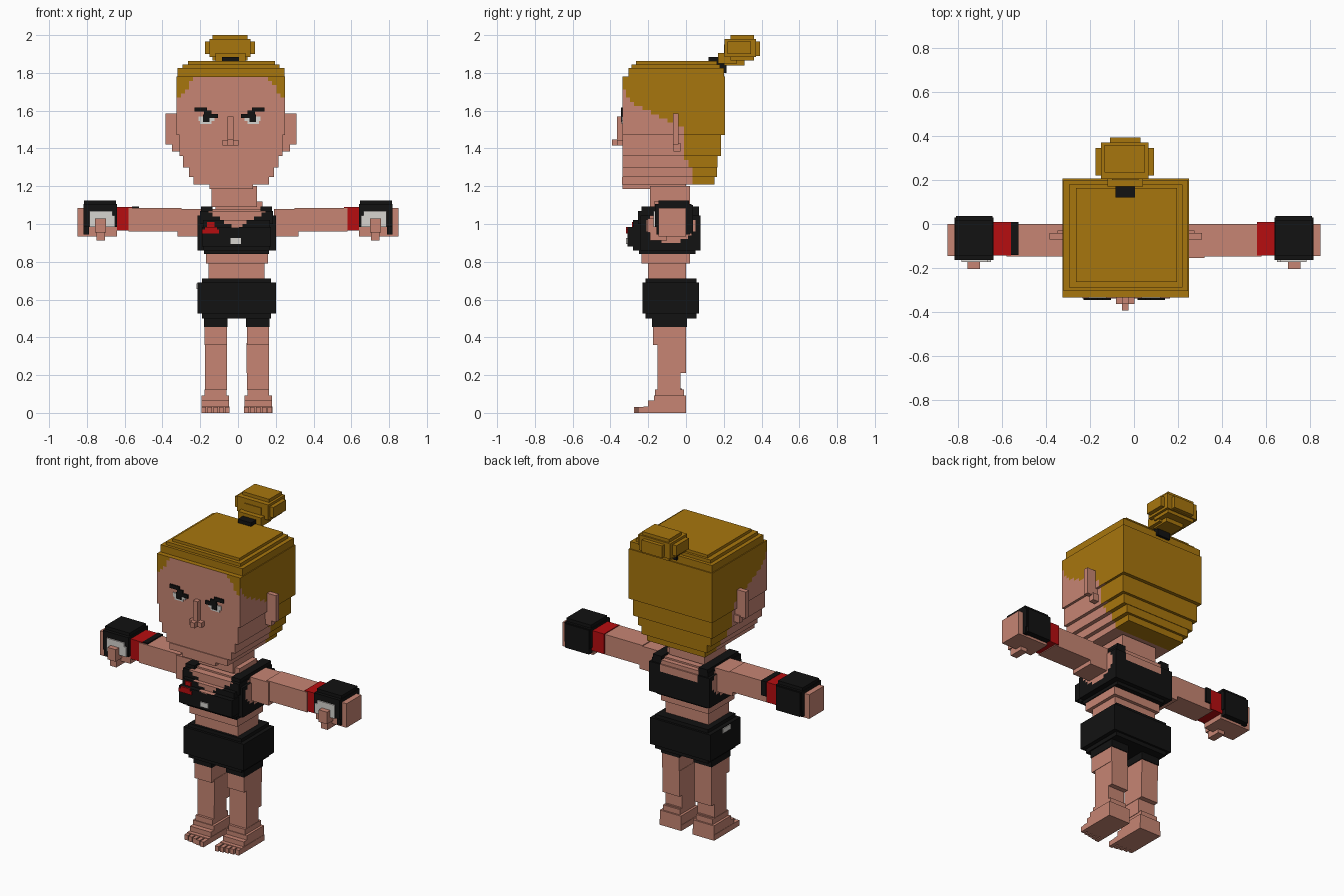
import bpy, bmesh
from mathutils import Vector


def material(name, color):
    m = bpy.data.materials.new(name)
    m.diffuse_color = (*color, 1)
    return m


SKIN = material("skin", (0.57, 0.235, 0.172))
HAIR = material("golden_hair", (0.39, 0.18, 0.004))
BLACK = material("black_cloth", (0.006, 0.006, 0.006))
RED = material("red_tape", (0.47, 0.004, 0.005))
WHITE = material("white_cloth", (0.68, 0.66, 0.63))


def blocks(name, mats, boxes, mirror=None, step=None, rule=None):
    """Boxes as (x0, x1, y0, y1, z0, z1); rule picks a material per small face."""
    bm = bmesh.new()
    if mirror is not None:
        boxes = boxes + [(2 * mirror - b[1], 2 * mirror - b[0], *b[2:]) for b in boxes]
    for b in boxes:
        lo, hi = Vector(b[0::2]), Vector(b[1::2])
        cube = bmesh.ops.create_cube(bm, size=1)
        for v in cube["verts"]:
            v.co = (lo + hi) / 2 + Vector(c * s for c, s in zip(v.co, hi - lo))
    if step:
        for axis in range(3):
            values = [v.co[axis] for v in bm.verts]
            k, top = min(values) + step, max(values)
            normal = Vector((0, 0, 0))
            normal[axis] = 1
            while k < top - 0.004:
                bmesh.ops.bisect_plane(bm, geom=bm.verts[:] + bm.edges[:] + bm.faces[:],
                                       plane_co=normal * k, plane_no=normal)
                k += step
    bm.normal_update()
    if rule:
        for f in bm.faces:
            f.material_index = rule(f.calc_center_median(), f.normal)
    mesh = bpy.data.meshes.new(name)
    bm.to_mesh(mesh)
    bm.free()
    for m in mats:
        mesh.materials.append(m)
    ob = bpy.data.objects.new(name, mesh)
    bpy.context.collection.objects.link(ob)
    return ob


# Head: stepped layers, hairline painted by position
def hairline(c, n):
    if n.z > 0.5:
        return int(c.z > 1.7)
    if n.z < -0.5:
        return int(c.y > 0.03)
    if n.y < -0.5:
        corner = max(0, abs(c.x + 0.037) - 0.19)
        return int(c.z > 1.775 - 1.3 * corner)
    if n.y > 0.5:
        return int(c.y > 0.06)
    if c.y < 0:
        edge = 1.505 - 0.46 * c.y + max(0, -c.y - 0.28) * 1.2
        return int(c.z > edge)
    return int(c.y > max(0, min(0.04, (1.35 - c.z) * 0.5)))


blocks("head", [SKIN, HAIR], [
    (-0.15, 0.08, -0.335, 0.0, 1.185, 1.21),
    (-0.235, 0.165, -0.34, 0.15, 1.21, 1.25),
    (-0.26, 0.19, -0.335, 0.165, 1.25, 1.30),
    (-0.29, 0.215, -0.335, 0.168, 1.30, 1.36),
    (-0.31, 0.235, -0.335, 0.185, 1.36, 1.47),
    (-0.325, 0.25, -0.335, 0.207, 1.47, 1.78),
    (-0.32, 0.245, -0.305, 0.20, 1.78, 1.825),
    (-0.295, 0.22, -0.288, 0.18, 1.825, 1.845),
    (-0.265, 0.195, -0.265, 0.165, 1.845, 1.862),
], step=0.022, rule=hairline)

# Ears and nose
blocks("ears", [SKIN], [
    (0.235, 0.31, -0.07, -0.04, 1.42, 1.585),
    (0.225, 0.275, -0.065, -0.03, 1.385, 1.43),
], mirror=-0.037)
blocks("nose", [SKIN], [
    (-0.055, -0.025, -0.365, -0.33, 1.44, 1.57),
    (-0.082, 0.003, -0.365, -0.33, 1.415, 1.445),
    (-0.055, -0.025, -0.393, -0.33, 1.415, 1.448),
])

# Eyes: thin plates on the face
FACE = (-0.341, -0.334)
blocks("eye_whites", [WHITE], [
    (0.035, 0.12, *FACE, 1.545, 1.57), (0.05, 0.11, *FACE, 1.53, 1.55)], mirror=-0.045)
blocks("brows_and_pupils", [BLACK], [
    (0.075, 0.14, -0.345, -0.336, 1.595, 1.618),
    (0.05, 0.09, -0.345, -0.336, 1.575, 1.60),
    (0.015, 0.06, -0.345, -0.336, 1.56, 1.582),
    (0.06, 0.095, -0.345, -0.336, 1.54, 1.58),
], mirror=-0.045)

# Bun and hair tie
blocks("hair_bun", [HAIR], [
    (-0.175, 0.09, 0.22, 0.345, 1.90, 1.965),
    (-0.15, 0.065, 0.205, 0.37, 1.885, 1.98),
    (-0.11, 0.03, 0.23, 0.393, 1.89, 1.965),
    (-0.135, 0.05, 0.235, 0.36, 1.865, 2.0),
    (-0.12, 0.04, 0.17, 0.27, 1.85, 1.905),
    (-0.10, 0.02, 0.20, 0.31, 1.84, 1.95),
])
blocks("hair_tie", [BLACK], [
    (-0.085, 0.005, 0.12, 0.18, 1.83, 1.885),
    (-0.085, 0.005, 0.16, 0.215, 1.80, 1.855),
])

# Neck
blocks("neck", [SKIN], [
    (-0.14, 0.10, -0.19, 0.02, 1.09, 1.20),
    (-0.12, 0.13, -0.17, 0.0, 1.06, 1.12),
    (-0.17, 0.155, -0.21, 0.04, 1.06, 1.08),
])


# Chest: sports top with V neck, scooped back and open armholes
def top_shape(c, n):
    ax = abs(c.x + 0.008)
    if n.z > 0.5:
        return int(ax < 0.14 and c.z > 0.95 + 0.7 * ax)
    if n.z < -0.5:
        return 0
    if n.y < -0.5:
        return int(c.z > 0.97 + 0.65 * ax)
    if n.y > 0.5:
        return int(c.z > 1.0 and ax < 0.135)
    return int(((c.y + 0.08) / 0.13) ** 2 + ((c.z - 0.99) / 0.09) ** 2 < 1)


blocks("sports_top", [BLACK, SKIN], [
    (-0.18, 0.165, -0.25, 0.05, 0.84, 0.88),
    (-0.215, 0.20, -0.24, 0.078, 0.86, 1.045),
    (-0.19, 0.175, -0.31, -0.20, 0.88, 0.985),
    (-0.185, 0.17, -0.28, -0.20, 0.86, 1.02),
    (-0.20, 0.185, -0.255, 0.07, 1.0, 1.07),
], step=0.02, rule=top_shape)
blocks("shoulder_straps", [BLACK], [(0.12, 0.18, -0.235, 0.07, 1.04, 1.092)], mirror=-0.008)
blocks("red_patch", [RED], [
    (-0.19, -0.10, -0.317, -0.309, 0.95, 0.972),
    (-0.175, -0.11, -0.317, -0.309, 0.97, 0.985),
    (-0.165, -0.125, -0.287, -0.279, 0.985, 1.01),
])
blocks("white_patch", [WHITE], [(-0.04, 0.015, -0.317, -0.309, 0.895, 0.925)])

# Waist
blocks("waist", [SKIN], [
    (-0.17, 0.16, -0.235, 0.02, 0.79, 0.85),
    (-0.155, 0.14, -0.20, 0.0, 0.69, 0.80),
])

# Shorts with two leg openings
blocks("shorts", [BLACK], [
    (-0.19, 0.175, -0.215, 0.055, 0.50, 0.712),
    (-0.215, 0.20, -0.23, 0.068, 0.525, 0.69),
])
blocks("short_legs", [BLACK], [(0.043, 0.168, -0.18, 0.005, 0.455, 0.53)], mirror=-0.006)
blocks("shorts_patch", [WHITE], [(-0.22, -0.213, -0.13, -0.05, 0.655, 0.685)])

# Legs and feet
blocks("legs", [SKIN], [
    (0.047, 0.165, -0.176, 0.0, 0.36, 0.47),
    (0.045, 0.163, -0.15, 0.0, 0.21, 0.37),
    (0.047, 0.163, -0.15, -0.03, 0.12, 0.22),
    (0.055, 0.155, -0.15, -0.02, 0.05, 0.13),
], mirror=-0.006)
feet = [
    (0.033, 0.182, -0.225, 0.0, 0.0, 0.035),
    (0.035, 0.18, -0.20, 0.0, 0.03, 0.065),
    (0.035, 0.18, -0.17, 0.0, 0.06, 0.092),
    (0.05, 0.165, -0.165, -0.01, 0.09, 0.125),
]
feet += [(0.033 + 0.031 * i, 0.057 + 0.031 * i, -0.275 + 0.006 * i, -0.22, 0.0, 0.032)
         for i in range(5)]
blocks("feet", [SKIN], feet, mirror=-0.006)

# Arms, wrist tape, gloves, hands
blocks("arms", [SKIN], [
    (0.19, 0.32, -0.155, 0.0, 0.935, 1.08),
    (0.30, 0.58, -0.148, 0.0, 0.96, 1.085),
], mirror=0)
blocks("wrist_tape", [RED], [(0.56, 0.645, -0.143, 0.008, 0.965, 1.09)], mirror=0)
blocks("tape_edge", [BLACK], [(-0.56, -0.525, -0.14, 0.01, 1.0, 1.092)])
blocks("hands", [SKIN], [
    (0.64, 0.85, -0.145, 0.0, 0.935, 1.085),
    (0.70, 0.757, -0.205, -0.10, 0.955, 1.03),
    (0.705, 0.75, -0.19, -0.10, 0.912, 0.96),
], mirror=0)
blocks("gloves", [BLACK], [
    (0.64, 0.817, -0.165, 0.03, 0.985, 1.105),
    (0.645, 0.815, -0.145, 0.015, 0.98, 1.125),
    (0.645, 0.81, -0.05, 0.036, 0.95, 1.10),
    (0.79, 0.817, -0.155, 0.02, 0.945, 1.10),
], mirror=0)
blocks("glove_panels", [WHITE], [
    (0.65, 0.785, -0.173, -0.164, 0.985, 1.045),
    (0.665, 0.785, -0.173, -0.164, 1.04, 1.068),
], mirror=0)
